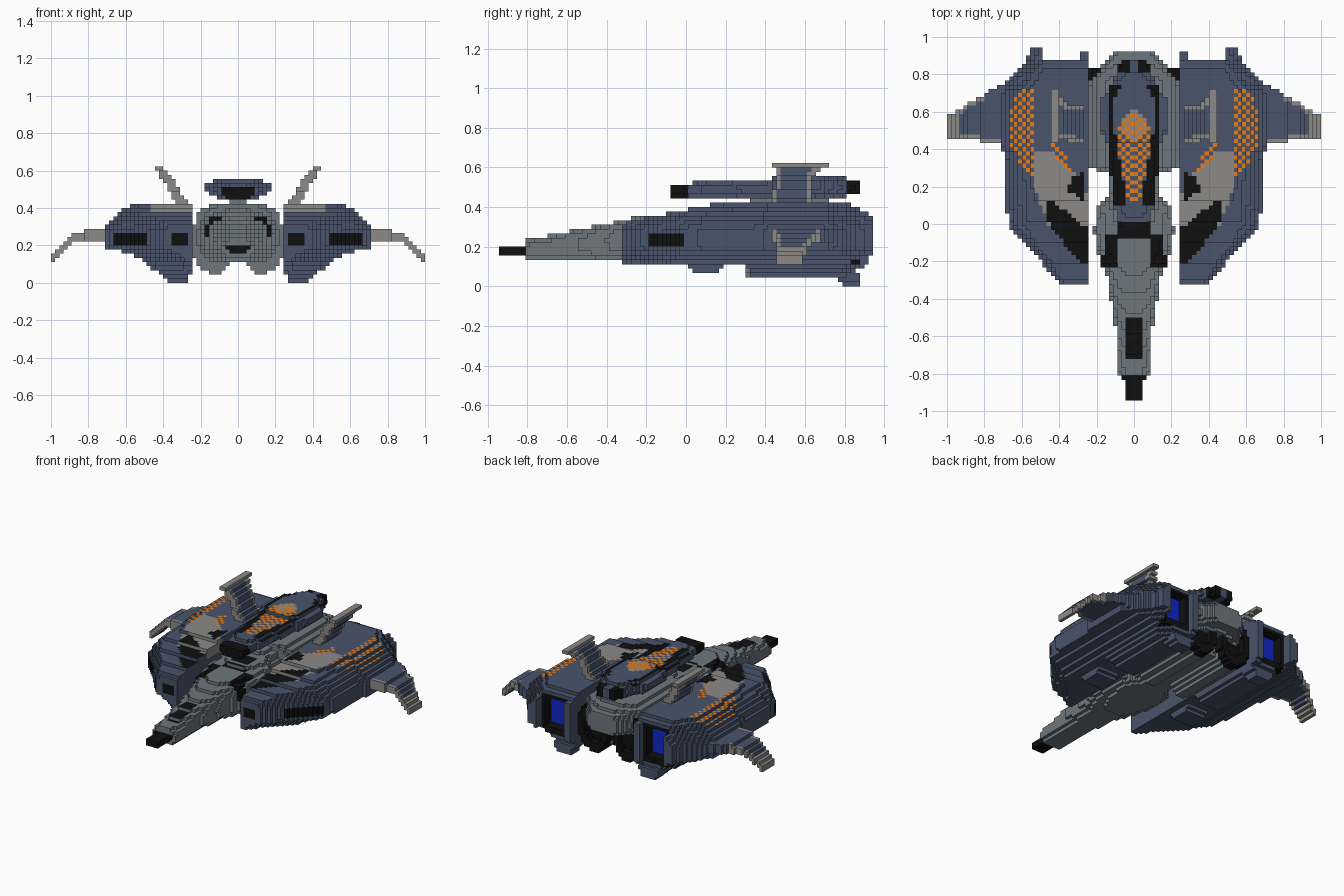
import bpy
from math import floor

if "Cube" in bpy.data.objects:
    bpy.data.objects.remove(bpy.data.objects["Cube"])

V = 1 / 45  # edge length of one block
COLOURS = {
    "steel_blue": (0.066, 0.09, 0.148), "hull_grey": (0.155, 0.185, 0.205),
    "trim_grey": (0.26, 0.255, 0.25), "black": (0.005, 0.005, 0.005),
    "orange": (0.8, 0.2, 0.01), "engine_glow": (0.005, 0.02, 0.6)}
MATS = {}
for label, rgb in COLOURS.items():
    MATS[label] = bpy.data.materials.new(label)
    MATS[label].diffuse_color = (*rgb, 1)
NAMES = list(COLOURS)
BLUE, HULL, TRIM, BLACK, ORANGE, GLOW = NAMES
# neighbour direction and the four corners of the face looking that way
SIDES = [((1, 0, 0), ((1, 0, 0), (1, 1, 0), (1, 1, 1), (1, 0, 1))),
         ((-1, 0, 0), ((0, 0, 0), (0, 0, 1), (0, 1, 1), (0, 1, 0))),
         ((0, 1, 0), ((0, 1, 0), (0, 1, 1), (1, 1, 1), (1, 1, 0))),
         ((0, -1, 0), ((0, 0, 0), (1, 0, 0), (1, 0, 1), (0, 0, 1))),
         ((0, 0, 1), ((0, 0, 1), (1, 0, 1), (1, 1, 1), (0, 1, 1))),
         ((0, 0, -1), ((0, 0, 0), (0, 1, 0), (1, 1, 0), (1, 0, 0)))]


def lerp(table, t):
    """Piecewise linear lookup in rows of (t, value, value...)."""
    if t <= table[0][0]:
        return table[0][1:]
    for a, b in zip(table, table[1:]):
        if t <= b[0]:
            f = (t - a[0]) / (b[0] - a[0])
            return tuple(p + (q - p) * f for p, q in zip(a[1:], b[1:]))
    return table[-1][1:]


def inside(poly, x, y):
    hit = False
    for (ax, ay), (bx, by) in zip(poly, poly[1:] + poly[:1]):
        if (ay > y) != (by > y) and x < (bx - ax) * (y - ay) / (by - ay) + ax:
            hit = not hit
    return hit


def checker(x, y):
    return (floor(x / V) + round(y / V)) % 2 == 0


def block_part(name, shape, xr, yr, zr, paint=None):
    """Fill a region with blocks where shape() gives a colour, mirror in x, keep the skin.
    paint() may recolour faces that look up."""
    cells = {}
    for i in range(floor(xr[0] / V), floor(xr[1] / V) + 1):
        for j in range(max(-42, floor(yr[0] / V)), min(42, floor(yr[1] / V) + 1) + 1):
            for k in range(floor(zr[0] / V), floor(zr[1] / V) + 1):
                c = shape((i + 0.5) * V, j * V, (k + 0.5) * V)
                if c:
                    cells[i, j, k] = cells[-1 - i, j, k] = NAMES.index(c)
    index, faces, mats = {}, [], []
    for (i, j, k), c in cells.items():
        for (dx, dy, dz), corners in SIDES:
            if (i + dx, j + dy, k + dz) not in cells:
                faces.append([index.setdefault((i + a, j + b, k + d), len(index))
                              for a, b, d in corners])
                top = paint(abs(i + 0.5) * V, j * V) if paint and dz > 0 else None
                mats.append(NAMES.index(top) if top else c)
    mesh = bpy.data.meshes.new(name)
    mesh.from_pydata([(i * V, (j - 0.5) * V, k * V) for i, j, k in index], [], faces)
    for m in NAMES:
        mesh.materials.append(MATS[m])
    mesh.polygons.foreach_set("material_index", mats)
    bpy.context.collection.objects.link(bpy.data.objects.new(name, mesh))


# Fuselage stations: y, half width, bottom, top
FUSELAGE = [(-0.95, 0.05, 0.153, 0.205), (-0.81, 0.058, 0.153, 0.205), (-0.8, 0.08, 0.135, 0.235),
            (-0.65, 0.085, 0.135, 0.265), (-0.47, 0.11, 0.135, 0.3), (-0.3, 0.14, 0.13, 0.34),
            (-0.2, 0.18, 0.12, 0.355), (-0.05, 0.215, 0.11, 0.365), (0.1, 0.2, 0.1, 0.38),
            (0.17, 0.13, 0.1, 0.39), (0.27, 0.13, 0.1, 0.4), (0.3, 0.235, 0.1, 0.43),
            (0.74, 0.235, 0.1, 0.43), (0.78, 0.22, 0.22, 0.42), (0.93, 0.1, 0.25, 0.37)]
SIDE_PATCH = [(0.09, -0.24), (0.17, -0.24), (0.16, -0.05), (0.08, -0.05)]


def fuselage(x, y, z):
    w, lo, hi = lerp(FUSELAGE, y)
    if (x / w) ** 3 + abs((2 * z - lo - hi) / (hi - lo)) ** 3 > 1:
        return None
    if y < -0.81 or (z > 0.24 and inside(SIDE_PATCH, x, y)):
        return BLACK
    return HULL


def fuselage_paint(x, y):
    canopy = x < 0.04 and -0.72 < y < -0.51
    return BLACK if canopy or (x < 0.08 and -0.06 < y < 0) or (x < 0.06 and 0.02 < y < 0.12) else None


# Twin drive pods under the tail, open at the back
def drive_pod(x, y, z):
    if ((x - 0.13) / 0.115) ** 2 + ((z - 0.21) / 0.16) ** 2 > 1:
        return None
    core = ((x - 0.13) / 0.07) ** 2 + ((z - 0.21) / 0.1) ** 2 < 1
    if core and y > 0.78:
        return None
    return BLACK if y > 0.76 else HULL


# Dorsal pod stations: y, half width, bottom, top
POD = [(-0.08, 0.09, 0.45, 0.52), (0, 0.08, 0.45, 0.52), (0.1, 0.11, 0.45, 0.53),
       (0.4, 0.135, 0.45, 0.54), (0.5, 0.175, 0.45, 0.56), (0.66, 0.175, 0.45, 0.56),
       (0.8, 0.09, 0.455, 0.55), (0.9, 0.065, 0.465, 0.52)]
POD_CHECK = [(-0.1, 0.13), (0.05, 0.13), (0.06, 0.3), (0.1, 0.4), (0.08, 0.55), (0, 0.62), (-0.1, 0.62)]


def dorsal_pod(x, y, z):
    w, lo, hi = lerp(POD, y)
    if (x / w) ** 2.6 + abs((2 * z - lo - hi) / (hi - lo)) ** 2.6 > 1:
        return None
    return BLACK if y < 0.01 or (y > 0.8 and x > V) else BLUE


def pod_paint(x, y):
    if (x / 0.07) ** 2 + ((y - 0.53) / 0.09) ** 2 < 1 and not checker(x, y):
        return TRIM
    if inside(POD_CHECK, x, y):
        return ORANGE if checker(x, y) else BLUE
    return BLACK if lerp(POD, y)[0] - 0.065 < x < 0.13 and 0.1 < y < 0.75 else None


# Side nacelle: outer edge, heights along y, heights by inset from the outer edge
OUTER = [(-0.32, 0.39), (-0.02, 0.66), (0.1, 0.685), (0.35, 0.69), (0.44, 0.72),
         (0.7, 0.72), (0.78, 0.66), (0.9, 0.56), (0.95, 0.56)]
TOP_Y = [(-0.32, 0.315), (-0.15, 0.36), (0, 0.385), (0.2, 0.425), (0.8, 0.43), (0.9, 0.38), (0.95, 0.37)]
LOW_Y = [(-0.32, 0.12), (0.05, 0.11), (0.31, 0.1), (0.33, 0.045), (0.8, 0.045), (0.94, 0.12)]
LOW_X = [(0.24, 0.08), (0.28, 0.04), (0.4, 0.045), (0.48, 0.08), (0.53, 0.14), (0.72, 0.19)]
INSET = [(0, 0.19, 0.28), (0.03, 0.175, 0.33), (0.1, 0.13, 0.39), (0.18, 0.09, 0.43), (0.25, 0.04, 0.43)]
GREY_PANEL = [(0.54, 0.39), (0.4, 0.39), (0.33, 0.28), (0.24, 0.13), (0.24, -0.03), (0.46, 0.0), (0.54, 0.2)]
BLACK_PANEL = [(0.24, -0.21), (0.3, -0.2), (0.47, 0.02), (0.47, 0.14), (0.38, 0.08), (0.24, -0.03)]
BLACK_VENT = [(0.26, 0.12), (0.35, 0.18), (0.34, 0.24), (0.27, 0.28)]
OUTER_CHECK = [(0.53, 0.2), (0.66, 0.4), (0.67, 0.58), (0.62, 0.73), (0.53, 0.73)]
INNER_CHECK = [(0.32, 0.28), (0.36, 0.28), (0.45, 0.4), (0.43, 0.48), (0.39, 0.42)]


def nacelle(x, y, z):
    out = lerp(OUTER, y)[0]
    back = 0.92 if x < 0.28 else 0.87 if x < 0.49 else 0.95
    if x > out or y > back:
        return None
    low, high = lerp(INSET, out - x)
    if not max(lerp(LOW_Y, y)[0], lerp(LOW_X, x)[0], low) < z < min(lerp(TOP_Y, y)[0], high):
        return None
    # glowing exhaust in a recess
    if y > 0.76 and 0.285 < x < 0.49 and 0.12 < z < 0.375:
        if 0.31 < x < 0.465 and 0.145 < z < 0.35:
            return None if y > 0.81 else GLOW
        return BLACK
    # intakes
    if 0.2 < z < 0.275 and ((y < -0.29 and 0.26 < x < 0.36) or (-0.19 < y < 0 and x > out - 0.07)):
        return BLACK
    return TRIM if z > 0.33 and x < 0.47 and 0 < y < 0.37 and inside(GREY_PANEL, x, y) else BLUE


def nacelle_paint(x, y):
    if inside(OUTER_CHECK, x, y) or inside(INNER_CHECK, x, y):
        return ORANGE if checker(x, y) else BLUE
    if inside(BLACK_PANEL, x, y) or inside(BLACK_VENT, x, y):
        return BLACK
    return TRIM if inside(GREY_PANEL, x, y) else None


# Drooping wing tips: x, mid height, front, rear, half thickness
WING = [(0.66, 0.25, 0.435, 0.78, 0.04), (0.8, 0.255, 0.44, 0.69, 0.028), (0.87, 0.25, 0.45, 0.66, 0.022),
        (0.93, 0.2, 0.45, 0.61, 0.022), (1.0, 0.125, 0.45, 0.59, 0.022)]


def winglet(x, y, z):
    mid, front, rear, half = lerp(WING, x)
    if abs(z - mid) > half or not front < y < rear:
        return None
    return TRIM if x > 0.93 or y < front + V or (x > 0.8 and y > rear - V) else BLUE


# Canted tail fins with a flat cap
def tail_fin(x, y, z):
    if z > 0.6:
        return TRIM if 0.4 < x < 0.445 and 0.43 < y < 0.72 else None
    front, rear = lerp([(0.4, 0.42, 0.65), (0.5, 0.45, 0.63), (0.56, 0.47, 0.64), (0.6, 0.44, 0.68)], z)
    if abs(x - 0.285 - (z - 0.4) * 0.6) > 0.028 or not front < y < rear:
        return None
    return TRIM if y > rear - 1.3 * V or y < front + V else BLUE


def rear_skid(x, y, z):
    reach = lerp([(0, 0.05), (0.07, 0.09)], z)[0]
    return BLUE if abs(x - 0.325) < reach and y > 0.75 + (0.07 - z) * 0.5 else None


def belly_bump(x, y, z):
    return BLUE if abs(y - 0.11) < 0.06 + (z - 0.07) else None


block_part("fuselage", fuselage, (0, 0.24), (-0.95, 0.9), (0.06, 0.44), fuselage_paint)
block_part("drive_pods", drive_pod, (0, 0.25), (0.32, 0.82), (0.04, 0.4))
block_part("dorsal_pod", dorsal_pod, (0, 0.18), (-0.06, 0.86), (0.44, 0.58), pod_paint)
block_part("pod_neck", lambda x, y, z: HULL, (0, 0.03), (0.34, 0.7), (0.38, 0.46))
block_part("nacelles", nacelle, (0.245, 0.73), (-0.31, 0.95), (0, 0.44), nacelle_paint)
block_part("winglets", winglet, (0.67, 0.99), (0.42, 0.78), (0.1, 0.3))
block_part("tail_fins", tail_fin, (0.24, 0.46), (0.42, 0.72), (0.39, 0.62))
block_part("rear_skids", rear_skid, (0.22, 0.44), (0.74, 0.85), (0, 0.06))
block_part("belly_bumps", belly_bump, (0.3, 0.44), (0.0, 0.2), (0.07, 0.12))

for m in bpy.data.materials:
    if m.users and not m.is_grease_pencil:
        m.use_nodes = True
        m.node_tree.nodes["Principled BSDF"].inputs["Base Color"].default_value = m.diffuse_color
